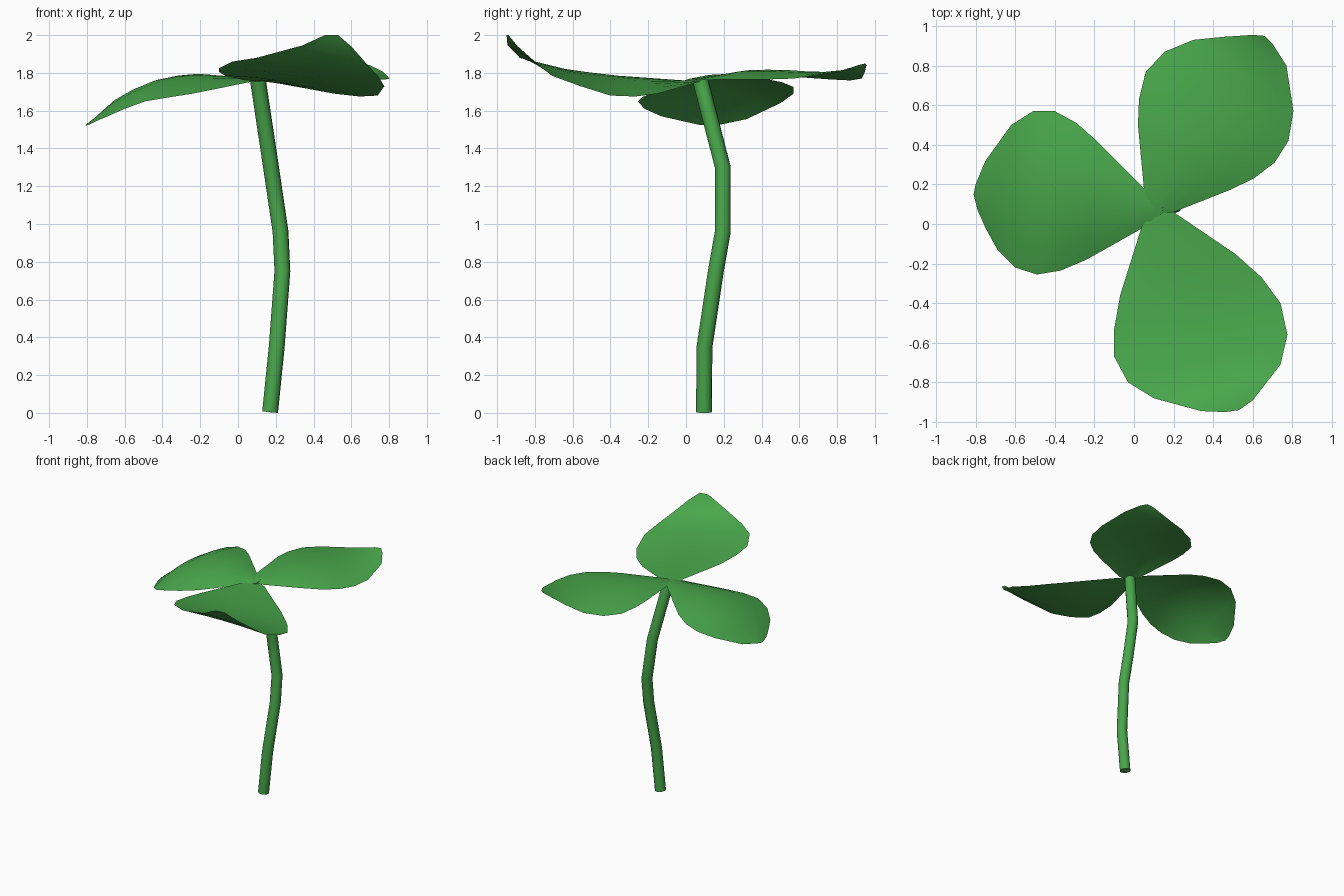
import bpy

green = bpy.data.materials.new("leaf green")
green.diffuse_color = (0.065, 0.385, 0.07, 1)


# Leaf: thin sheet lofted between a left and a right rim, with an arched middle
def leaf(name, base, left, right, tip, bulges):
    verts, faces, cols = [base], [], 7
    for l, r, b in zip(left, right, bulges):
        for c in range(cols):
            t = c / (cols - 1)
            p = [l[k] * (1 - t) + r[k] * t for k in range(3)]
            p[2] += b * 4 * t * (1 - t)
            verts.append(p)
    end = len(verts)
    verts.append(tip)
    rows = len(left)
    for c in range(cols - 1):
        faces.append((0, 1 + c, 2 + c))
        for r in range(rows - 1):
            a = 1 + r * cols + c
            faces.append((a, a + cols, a + cols + 1, a + 1))
        a = 1 + (rows - 1) * cols + c
        faces.append((a, end, a + 1))
    mesh = bpy.data.meshes.new(name)
    mesh.from_pydata(verts, [], faces)
    if sum(p.normal.z for p in mesh.polygons) < 0:
        mesh.flip_normals()
    mesh.materials.append(green)
    mesh.shade_smooth()
    obj = bpy.data.objects.new(name, mesh)
    bpy.context.collection.objects.link(obj)


# Drooping leaf on the left
leaf("left_leaf", (0.13, 0.07, 1.76),
     [(0.05, 0.18, 1.77), (-0.20, 0.43, 1.765), (-0.29, 0.51, 1.75), (-0.40, 0.57, 1.725),
      (-0.51, 0.57, 1.69), (-0.62, 0.50, 1.64), (-0.75, 0.32, 1.555), (-0.80, 0.20, 1.53)],
     [(0.08, 0.0, 1.755), (-0.24, -0.18, 1.69), (-0.37, -0.235, 1.67), (-0.49, -0.255, 1.65),
      (-0.60, -0.22, 1.61), (-0.69, -0.13, 1.57), (-0.75, -0.02, 1.545), (-0.79, 0.07, 1.525)],
     (-0.81, 0.15, 1.52),
     [0.01, 0.062, 0.07, 0.07, 0.062, 0.05, 0.02, 0.005])

# Front leaf with the outer corner turned up
leaf("front_leaf", (0.12, 0.08, 1.755),
     [(0.04, -0.01, 1.76), (-0.07, -0.36, 1.785), (-0.10, -0.53, 1.805), (-0.10, -0.67, 1.825),
      (-0.03, -0.80, 1.86), (0.10, -0.88, 1.88), (0.34, -0.945, 1.945), (0.46, -0.95, 2.0)],
     [(0.20, 0.06, 1.75), (0.51, -0.15, 1.69), (0.645, -0.27, 1.675), (0.74, -0.40, 1.68),
      (0.775, -0.56, 1.73), (0.74, -0.71, 1.785), (0.67, -0.80, 1.86), (0.60, -0.89, 1.94)],
     (0.53, -0.94, 2.0),
     [0.0, 0.02, 0.028, 0.028, 0.022, 0.012, 0.0, 0.0])

# Back leaf, gently arched
leaf("back_leaf", (0.10, 0.05, 1.76),
     [(0.05, 0.18, 1.775), (0.02, 0.50, 1.78), (0.025, 0.63, 1.775), (0.06, 0.77, 1.765),
      (0.155, 0.87, 1.76), (0.30, 0.93, 1.77), (0.45, 0.945, 1.80), (0.60, 0.955, 1.84)],
     [(0.20, 0.06, 1.76), (0.48, 0.17, 1.765), (0.605, 0.23, 1.765), (0.71, 0.31, 1.765),
      (0.78, 0.42, 1.765), (0.805, 0.57, 1.77), (0.77, 0.80, 1.805), (0.70, 0.91, 1.84)],
     (0.66, 0.95, 1.85),
     [0.012, 0.042, 0.047, 0.05, 0.045, 0.035, 0.015, 0.0])

# Bent stem
path = [(0.17, 0.095, 0.004), (0.205, 0.098, 0.35), (0.235, 0.158, 0.75), (0.225, 0.195, 0.96),
        (0.175, 0.195, 1.30), (0.105, 0.075, 1.765)]
curve = bpy.data.curves.new("stem", 'CURVE')
curve.dimensions = '3D'
curve.bevel_depth = 0.042
curve.bevel_resolution = 4
curve.use_fill_caps = True
spline = curve.splines.new('POLY')
spline.points.add(len(path) - 1)
for point, co in zip(spline.points, path):
    point.co = (*co, 1)
spline.use_smooth = True
curve.materials.append(green)
stem = bpy.data.objects.new("stem", curve)
bpy.context.collection.objects.link(stem)
